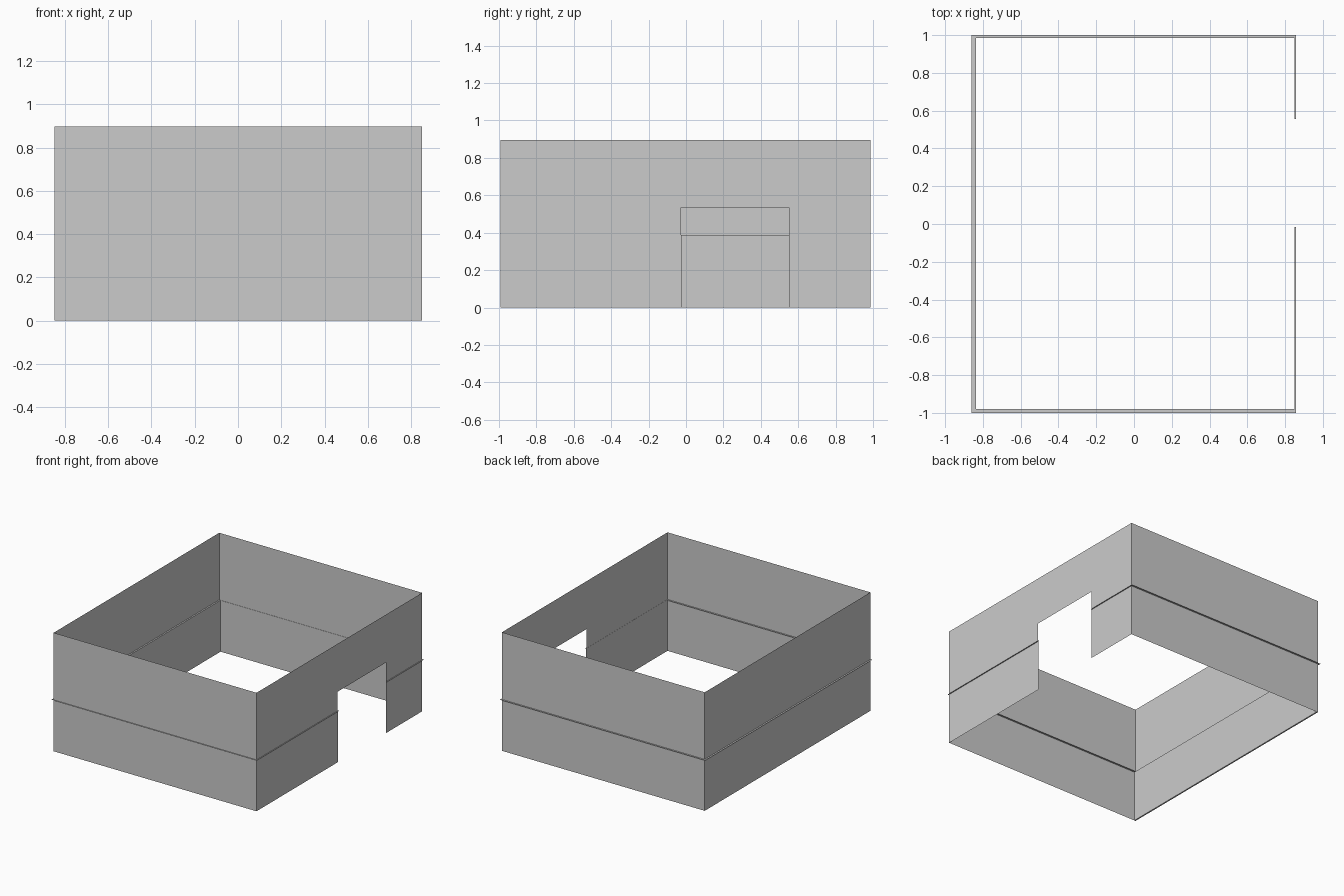
import bpy, bmesh

if "Cube" in bpy.data.objects:
    bpy.data.objects.remove(bpy.data.objects["Cube"])

X0, X1, Y0, Y1 = -0.847, 0.850, -0.993, 0.986   # wall planes
H, ZL, ZD = 0.896, 0.389, 0.534                 # wall top, trim height, door top
DU0, DL0, D1 = -0.027, -0.022, 0.552            # door sides (upper / lower start, end)


def faces(name, polys):
    """One object out of a few flat polygons."""
    bm = bmesh.new()
    for p in polys:
        bm.faces.new([bm.verts.new(v) for v in p])
    bmesh.ops.remove_doubles(bm, verts=bm.verts, dist=1e-5)
    me = bpy.data.meshes.new(name)
    bm.to_mesh(me)
    bm.free()
    ob = bpy.data.objects.new(name, me)
    bpy.context.collection.objects.link(ob)
    return ob


def upright(a, b, z0, z1):
    return [(*a, z0), (*b, z0), (*b, z1), (*a, z1)]


def flat(x0, x1, y0, y1, z):
    return [(x0, y0, z), (x1, y0, z), (x1, y1, z), (x0, y1, z)]


# Upper walls, with the door notch in the right wall
notched = [(Y0, ZL), (DU0, ZL), (DU0, ZD), (D1, ZD), (D1, ZL), (Y1, ZL), (Y1, H), (Y0, H)]
faces("upper_walls", [
    upright((X0, Y0), (X1, Y0), ZL, H),
    upright((X1, Y1), (X0, Y1), ZL, H),
    upright((X0, Y1), (X0, Y0), ZL, H),
    [(X1, y, z) for y, z in notched],
])

# Lower walls, split by the doorway
faces("lower_walls", [
    upright((X0, Y0), (X1, Y0), 0, ZL),
    upright((X1, Y1), (X0, Y1), 0, ZL),
    upright((X0, Y1), (X0, Y0), 0, ZL),
    upright((X1, Y0), (X1, DL0), 0, ZL),
    upright((X1, D1), (X1, Y1), 0, ZL),
])

# Thicker lower lining inside the left wall
XI = -0.836
faces("left_wall_lining", [
    upright((XI, Y0), (XI, Y1), 0, ZL),
    flat(X0, XI, Y0, Y1, 0)[::-1],
])

# Flat trim ledge around the walls
faces("trim_ledge", [
    flat(-0.86, XI, -1, 1, ZL),
    flat(XI, 0.858, -1, -0.979, ZL),
    flat(XI, 0.858, 0.984, 1, ZL),
    flat(0.849, 0.858, -0.979, -0.016, ZL),
    flat(0.849, 0.858, 0.555, 0.984, ZL),
])
